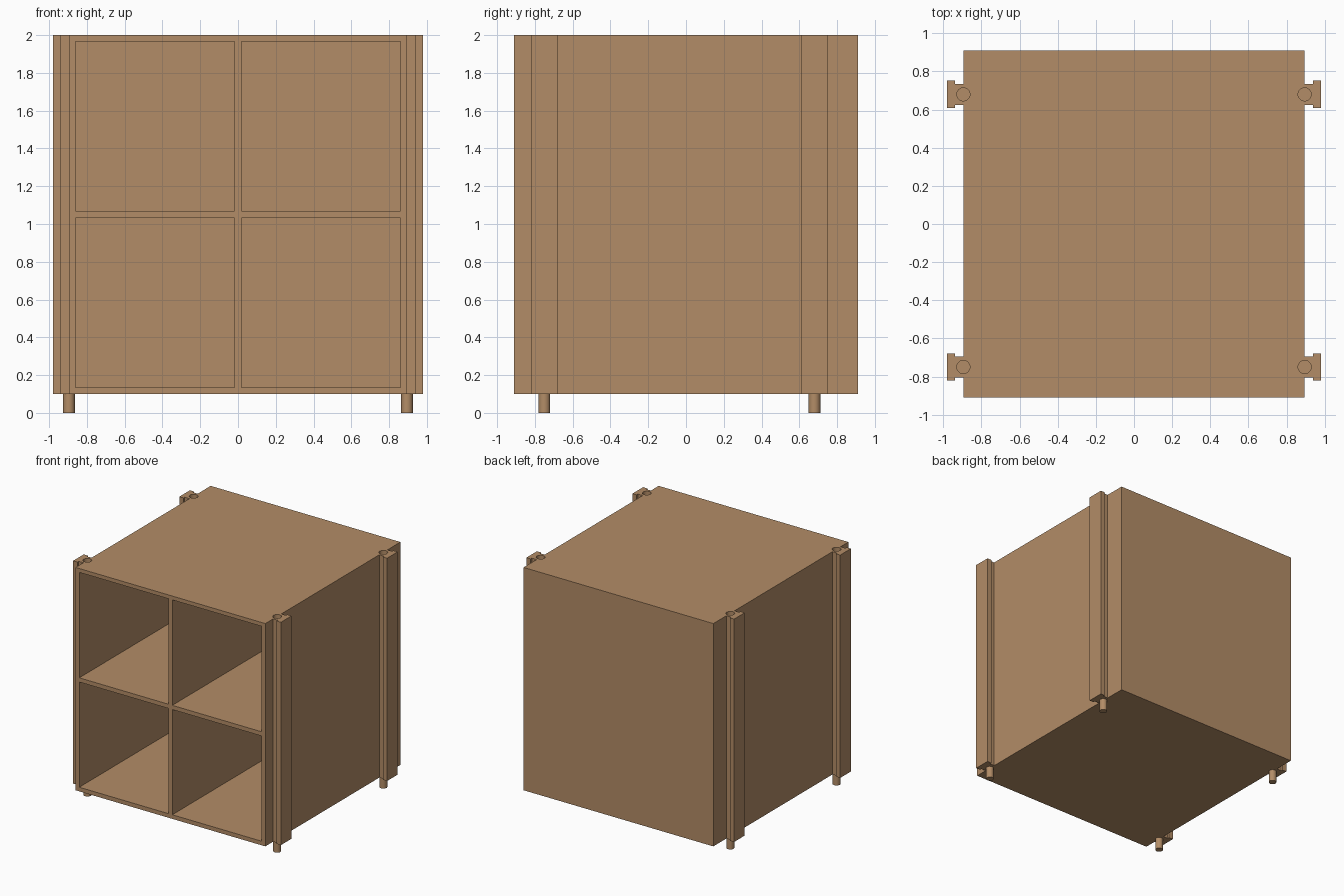
import bpy, bmesh, math
from mathutils import Matrix, Vector

if "Cube" in bpy.data.objects:
    bpy.data.objects.remove(bpy.data.objects["Cube"])

wood = bpy.data.materials.new("warm wood")
wood.diffuse_color = (0.45, 0.265, 0.135, 1)
wood.use_nodes = True
wood.node_tree.nodes["Principled BSDF"].inputs["Base Color"].default_value = wood.diffuse_color

# Overall sizes
HX, HY, Z0, Z1 = 0.895, 0.91, 0.10, 2.0
POSTS = [(sx, y) for sx in (-1, 1) for y in (-0.75, 0.68)]


def finish(name, bm):
    bmesh.ops.recalc_face_normals(bm, faces=bm.faces)
    me = bpy.data.meshes.new(name)
    bm.to_mesh(me)
    bm.free()
    me.materials.append(wood)
    ob = bpy.data.objects.new(name, me)
    bpy.context.collection.objects.link(ob)
    return ob


def add_box(bm, lo, hi):
    lo, hi = Vector(lo), Vector(hi)
    mat = Matrix.Translation((lo + hi) / 2) @ Matrix.Diagonal((*(hi - lo), 1))
    bmesh.ops.create_cube(bm, size=1, matrix=mat)


def add_cylinder(bm, x, y, lo, hi, r, sides=24):
    bmesh.ops.create_cone(bm, cap_ends=True, segments=sides, radius1=r, radius2=r,
                          depth=hi - lo,
                          matrix=Matrix.Translation((x, y, (lo + hi) / 2)))


def cut(ob, cutter):
    mod = ob.modifiers.new("cut", 'BOOLEAN')
    mod.operation, mod.solver, mod.object = 'DIFFERENCE', 'EXACT', cutter
    bpy.context.view_layer.objects.active = ob
    bpy.ops.object.modifier_apply(modifier=mod.name)


def smooth(ob):
    bpy.ops.object.select_all(action='DESELECT')
    ob.select_set(True)
    bpy.context.view_layer.objects.active = ob
    bpy.ops.object.shade_smooth_by_angle(angle=math.radians(30))


# Cabinet block
bm = bmesh.new()
add_box(bm, (-HX, -HY, Z0), (HX, HY, Z1))
cabinet = finish("cabinet", bm)

# Four compartments, open at the front
bm = bmesh.new()
for x0, x1 in ((-0.86, -0.0175), (0.0175, 0.86)):
    for z0, z1 in ((0.135, 1.032), (1.068, 1.967)):
        add_box(bm, (x0, -HY - 0.1, z0), (x1, HY - 0.035, z1))
compartments = finish("compartment_cutter", bm)

# Round stacking sockets in the top, one over each foot
bm = bmesh.new()
for sx, y in POSTS:
    add_cylinder(bm, sx * HX, y, Z1 - 0.10, Z1 + 0.05, 0.0345)
sockets = finish("socket_cutter", bm)

cut(cabinet, compartments)
cut(cabinet, sockets)
smooth(cabinet)

# T-shaped side rails and foot pegs
for sx, y in POSTS:
    side = ("left" if sx < 0 else "right") + ("_front" if y < 0 else "_back")
    profile = [(HX, -0.055), (0.94, -0.055), (0.94, -0.0715), (0.98, -0.0715),
               (0.98, 0.0715), (0.94, 0.0715), (0.94, 0.055), (HX, 0.055)]
    bm = bmesh.new()
    face = bm.faces.new([bm.verts.new((sx * px, y + py, Z0)) for px, py in profile])
    ext = bmesh.ops.extrude_face_region(bm, geom=[face])
    bmesh.ops.translate(bm, vec=(0, 0, Z1 - Z0),
                        verts=[v for v in ext["geom"] if isinstance(v, bmesh.types.BMVert)])
    rail = finish("rail_" + side, bm)
    cut(rail, sockets)
    smooth(rail)

    bm = bmesh.new()
    add_cylinder(bm, sx * HX, y, 0, Z0, 0.031)
    smooth(finish("foot_peg_" + side, bm))

for helper in (compartments, sockets):
    bpy.data.objects.remove(helper)
